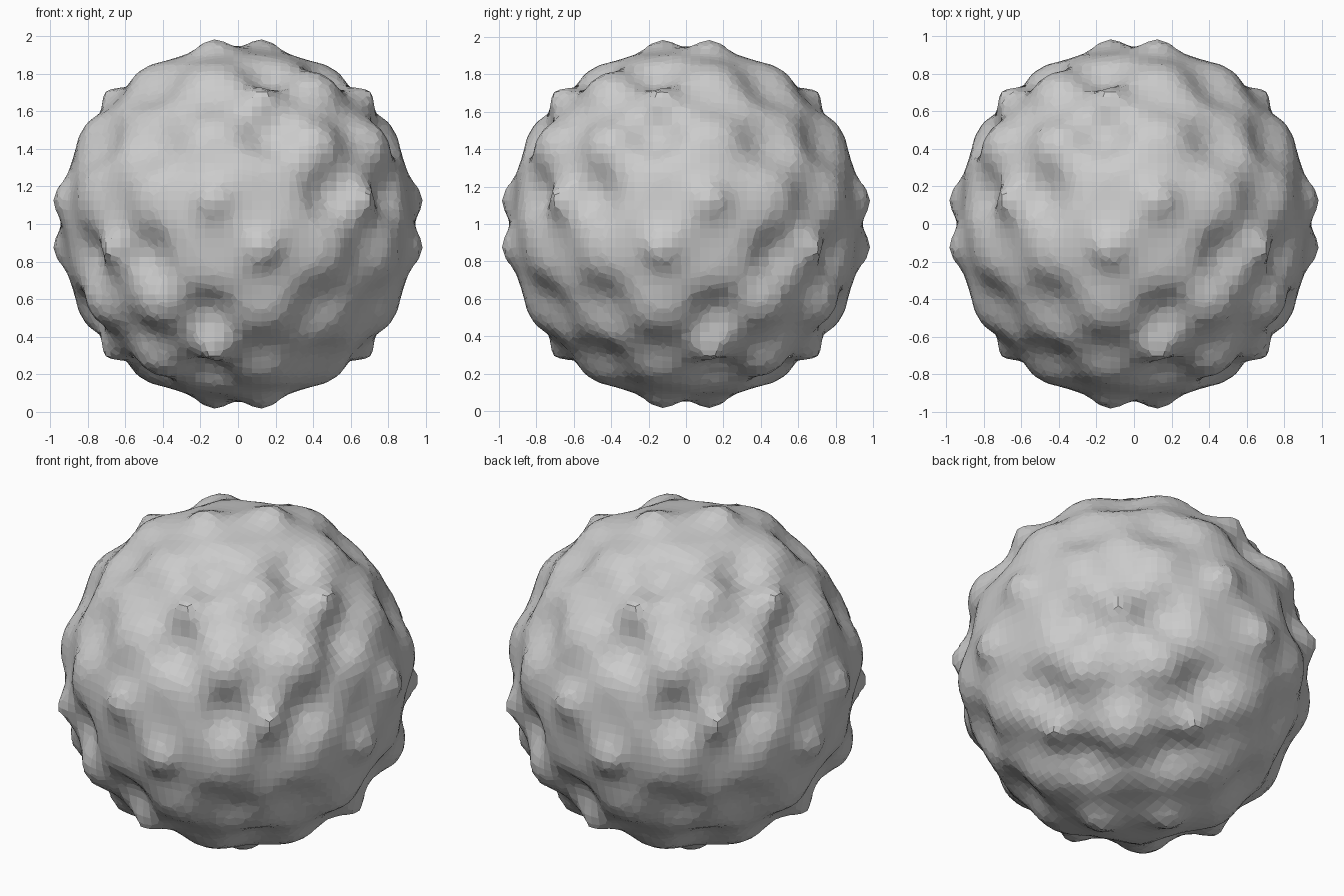
import bpy, bmesh, math

if "Cube" in bpy.data.objects:
    bpy.data.objects.remove(bpy.data.objects["Cube"])

RADIUS, BUMP, FREQ = 0.944, 0.0755, 10.6   # base sphere and sine bumps

# Fine round ball to be displaced
bm = bmesh.new()
bmesh.ops.create_icosphere(bm, subdivisions=7, radius=1.0)

def bumps(p):
    return math.sin(FREQ * p.x) * math.sin(FREQ * p.y) * math.sin(FREQ * p.z)

# Push every point to the surface |p| = RADIUS - BUMP * bumps(p)
for v in bm.verts:
    n = v.co.normalized()
    r = RADIUS
    for _ in range(14):
        r = 0.5 * r + 0.5 * (RADIUS - BUMP * bumps(n * r))
    v.co = n * r

mesh = bpy.data.meshes.new("bumpy_ball")
bm.to_mesh(mesh)
bm.free()
ball = bpy.data.objects.new("bumpy_ball", mesh)
bpy.context.collection.objects.link(ball)
ball.location.z = 1.0

# Coarse voxel facets
rm = ball.modifiers.new("facets", 'REMESH')
rm.mode = 'VOXEL'
rm.voxel_size = 0.05
rm.use_smooth_shade = False
